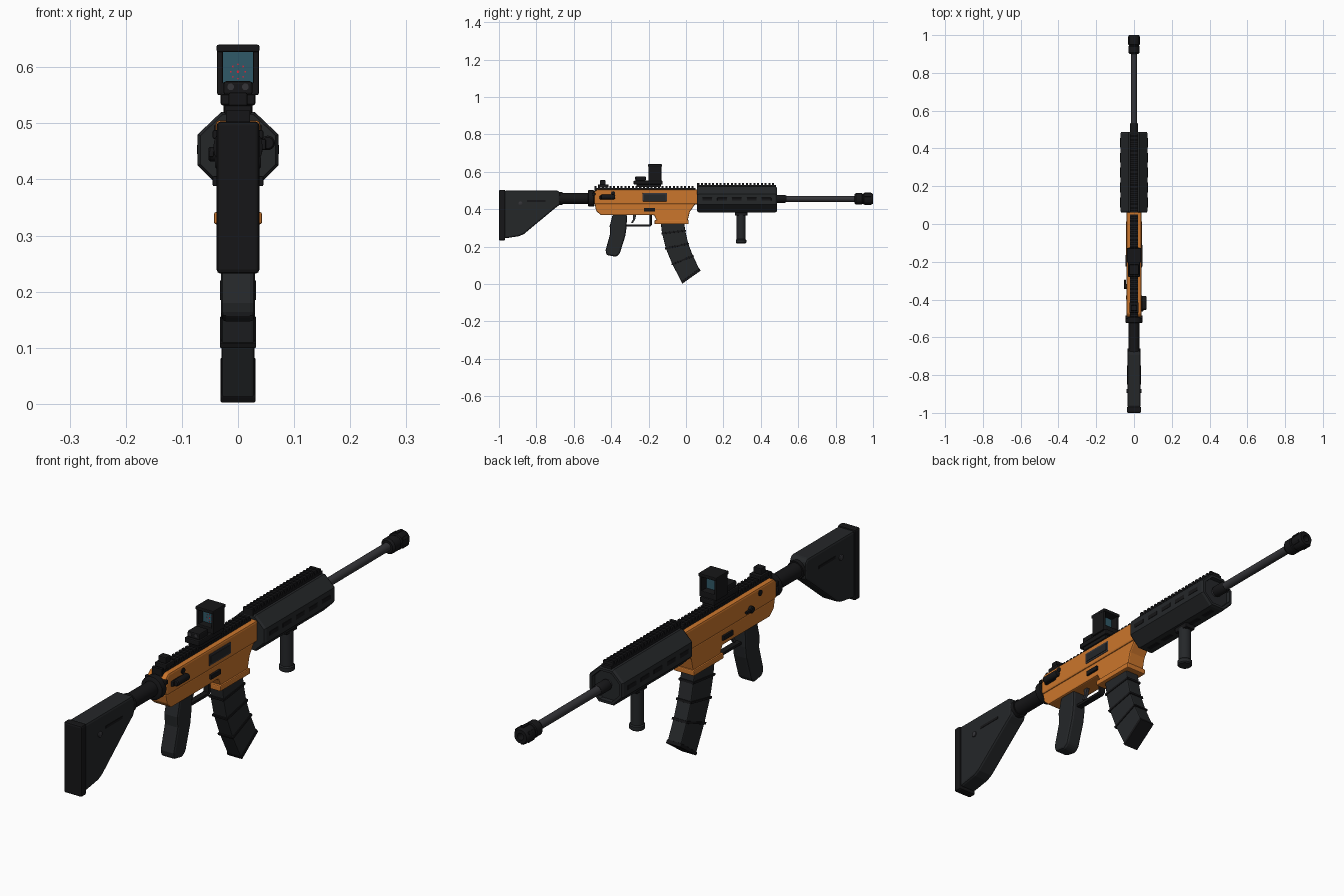
import bpy, bmesh, math
from mathutils import Vector, Matrix

if "Cube" in bpy.data.objects:
    bpy.data.objects.remove(bpy.data.objects["Cube"])

def material(name, r, g, b):
    m = bpy.data.materials.new(name)
    m.diffuse_color = (r, g, b, 1)
    m.use_nodes = True
    m.node_tree.nodes["Principled BSDF"].inputs["Base Color"].default_value = m.diffuse_color
    return m

DARK = material("dark_polymer", 0.018, 0.020, 0.022)
BLACK = material("black_metal", 0.008, 0.008, 0.009)
STEEL = material("steel", 0.035, 0.035, 0.040)
ORANGE = material("orange_paint", 0.60, 0.18, 0.025)
GLASS = material("lens_blue", 0.03, 0.10, 0.14)
RED = material("reticle_red", 0.7, 0.02, 0.04)

def finish(name, bm, mat, bevel=0, smooth=False):
    bmesh.ops.recalc_face_normals(bm, faces=bm.faces[:])
    me = bpy.data.meshes.new(name)
    bm.to_mesh(me)
    bm.free()
    ob = bpy.data.objects.new(name, me)
    bpy.context.collection.objects.link(ob)
    me.materials.append(mat)
    if bevel:
        mod = ob.modifiers.new("bevel", 'BEVEL')
        mod.width, mod.segments, mod.limit_method = bevel, 2, 'ANGLE'
    if smooth:
        bpy.ops.object.select_all(action='DESELECT')
        ob.select_set(True)
        bpy.context.view_layer.objects.active = ob
        bpy.ops.object.shade_smooth_by_angle(angle=math.radians(35))
    return ob

def box(name, x, y, z, mat=DARK, bevel=0.003):
    """Box from (min, max) ranges."""
    bm = bmesh.new()
    bmesh.ops.create_cube(bm, size=1)
    for v in bm.verts:
        v.co = [r[0] + (c + 0.5) * (r[1] - r[0]) for c, r in zip(v.co, (x, y, z))]
    return finish(name, bm, mat, bevel)

def profile(name, pts, x0, x1, mat=DARK, bevel=0.004):
    """Side outline (y, z) extruded across x."""
    bm = bmesh.new()
    f = bm.faces.new([bm.verts.new((x0, y, z)) for y, z in pts])
    ext = bmesh.ops.extrude_face_region(bm, geom=[f])
    for v in ext['geom']:
        if isinstance(v, bmesh.types.BMVert):
            v.co.x = x1
    return finish(name, bm, mat, bevel)

def lathe(name, origin, axis, stations, mat=DARK, n=24):
    """Round part: (distance along axis, radius) rings, closed at both ends."""
    bm = bmesh.new()
    rot = Vector((0, 0, 1)).rotation_difference(Vector(axis)).to_matrix()
    rings = []
    for d, r in stations:
        rings.append([bm.verts.new(Vector(origin) + rot @ Vector(
            (r * math.cos(2 * math.pi * i / n), r * math.sin(2 * math.pi * i / n), d)))
            for i in range(n)])
    for a, b in zip(rings, rings[1:]):
        for i in range(n):
            bm.faces.new((a[i], a[(i + 1) % n], b[(i + 1) % n], b[i]))
    bm.faces.new(rings[0])
    bm.faces.new(rings[-1])
    return finish(name, bm, mat, 0, True)

def rail(name, y0, y1, z0, z1, count):
    """Toothed accessory rail."""
    pitch = (y1 - y0) / count
    zm = z1 - 0.011
    pts = [(y0, z0)]
    for i in range(count):
        y = y0 + i * pitch
        pts += [(y, z1), (y + pitch * .55, z1), (y + pitch * .55, zm), (y + pitch, zm)]
    pts.append((y1, z0))
    return profile(name, pts, -0.021, 0.021, BLACK, 0)

Y, Z = (0, 1, 0), (0, 0, 1)

# Stock
box("butt_pad", (-.038, .038), (-1, -.967), (.232, .503), BLACK, .007)
profile("stock", [(-.97, .50), (-.685, .50), (-.673, .488), (-.673, .425), (-.70, .405),
                  (-.865, .268), (-.89, .256), (-.97, .243)], -.035, .035, DARK, .009)
for s, side in ((1, "right"), (-1, "left")):
    lathe(f"stock_screw_{side}", (s * .034, -.885, .43), (s, 0, 0),
          [(0, .011), (.005, .011), (.007, .008)], STEEL, 16)
    box(f"stock_slot_{side}", (s * .0355 - .001, s * .0355 + .001), (-.85, -.75), (.438, .448), BLACK, 0)
lathe("buffer_tube", (0, -.69, .457), Y, [(0, .029), (.2, .029)], BLACK)
lathe("tube_collar", (0, -.69, .457), Y, [(0, .034), (.03, .034)], BLACK)
lathe("castle_nut", (0, -.525, .457), Y, [(0, .038), (.004, .044), (.03, .044), (.035, .040)], BLACK)

# Receiver
profile("upper_receiver", [(-.493, .49), (-.475, .505), (.065, .505), (.065, .425),
                           (-.49, .425)], -.040, .040, ORANGE, .007)
profile("lower_receiver", [(-.488, .428), (-.48, .39), (-.455, .368), (-.17, .368), (-.155, .335),
                           (.008, .335), (.02, .385), (.05, .428)], -.037, .037, ORANGE, .005)
box("magwell_lip", (-.043, .043), (-.168, .014), (.32, .342), ORANGE, .004)
rail("receiver_rail", -.49, .05, .495, .523, 27)
box("ejection_port", (.035, .042), (-.232, -.102), (.442, .486), STEEL, .002)
box("bolt_cover", (.038, .044), (-.225, -.11), (.449, .478), DARK, .001)
for s, side in ((1, "right"), (-1, "left")):
    box(f"magazine_catch_{side}", (s * .04 - .005, s * .04 + .005), (-.225, -.165), (.388, .406), BLACK, .002)
    lathe(f"receiver_pin_{side}", (s * .035, -.39, .485), (s, 0, 0), [(0, .011), (.008, .011)], BLACK, 12)
box("selector_lever", (.036, .05), (-.462, -.405), (.452, .472), BLACK, .003)
lathe("charging_knob", (.053, -.455, .465), Y, [(0, .010), (.004, .013), (.07, .013), (.075, .010)], BLACK, 16)
lathe("left_selector", (-.035, -.33, .445), (-1, 0, 0), [(0, .013), (.015, .013), (.018, .01)], BLACK, 16)
box("left_selector_lever", (-.052, -.043), (-.345, -.295), (.44, .45), BLACK, .002)
box("charging_handle", (-.045, .045), (-.50, -.485), (.472, .488), BLACK, .003)

# Pistol grip, trigger and guard
profile("pistol_grip", [(-.392, .372), (-.315, .372), (-.318, .30), (-.325, .255), (-.355, .16),
                        (-.375, .145), (-.425, .155), (-.43, .18), (-.405, .27), (-.408, .31)],
        -.030, .030, DARK, .009)
profile("trigger_guard", [(-.325, .318), (-.325, .307), (-.19, .307), (-.183, .314), (-.183, .372),
                          (-.194, .372), (-.194, .318)], -.012, .012, BLACK, .002)
profile("trigger", [(-.285, .372), (-.265, .372), (-.272, .345), (-.285, .325), (-.295, .328),
                    (-.283, .345)], -.006, .006, STEEL, .001)

# Curved magazine with raised bands
back = [(-.137, .34), (-.128, .27), (-.108, .19), (-.073, .105), (-.02, .004)]
front = [(-.012, .34), (-.004, .285), (.012, .215), (.037, .15), (.075, .072)]
profile("magazine", back + front[::-1], -.029, .029, DARK, .005)
for i in (1, 2, 3):
    b, f = Vector(back[i]), Vector(front[i])
    out = (f - b).normalized() * .004
    up = Vector((-out.y, out.x)) * 1.1
    profile(f"magazine_band_{i}", [b - out - up, b - out + up, f + out + up, f + out - up],
            -.032, .032, BLACK, .001)
profile("magazine_floor", [(-.026, .012), (-.019, .002), (.078, .071), (.071, .083)], -.031, .031, BLACK, .002)

# Octagonal handguard with side slots
bm = bmesh.new()
section = [(.03, .52), (.072, .48), (.072, .425), (.03, .383)]
section += [(-x, z) for x, z in section[::-1]]
rings = [[bm.verts.new((x * k, y, .452 + (z - .452) * k)) for x, z in section]
         for y, k in ((.06, .93), (.068, 1), (.477, 1), (.486, .94), (.486, .8), (.47, .78))]
for a, b in zip(rings, rings[1:]):
    for i in range(8):
        bm.faces.new((a[i], a[(i + 1) % 8], b[(i + 1) % 8], b[i]))
bm.faces.new(rings[0])
bm.faces.new(rings[-1])
finish("handguard", bm, DARK)
for i in range(5):
    y = .088 + i * .079
    for s, side in ((1, "right"), (-1, "left")):
        box(f"vent_{side}_{i}", (s * .0715 - .002, s * .0715 + .002), (y, y + .052), (.445, .461), BLACK, .001)
    box(f"vent_bottom_{i}", (-.008, .008), (y, y + .052), (.381, .386), BLACK, .001)
rail("handguard_rail", .06, .48, .515, .541, 21)

# Barrel and muzzle
lathe("barrel", (0, .45, .455), Y, [(0, .016), (.47, .016)], STEEL)
lathe("barrel_collar", (0, .48, .455), Y, [(0, .021), (.05, .021), (.056, .017)], BLACK)
lathe("muzzle_device", (0, .9, .455), Y, [(0, .024), (.008, .030), (.04, .030), (.043, .027), (.048, .027),
      (.051, .031), (.092, .031), (.1, .026), (.1, .013), (.06, .013)], BLACK)
for i in range(6):
    a = i * math.pi / 3
    rib = box(f"muzzle_rib_{i}", (-.005, .005), (.955, .99), (.026, .034), BLACK, .001)
    rib.matrix_world = Matrix.Translation((0, 0, .455)) @ Matrix.Rotation(a, 4, 'Y')

# Vertical foregrip
box("foregrip_mount", (-.021, .021), (.262, .328), (.365, .39), BLACK, .003)
lathe("foregrip", (0, .295, .217), Z, [(0, .023), (.004, .028), (.018, .028), (.022, .024), (.155, .024)])

# Reflex sight
box("sight_clamp", (-.026, .026), (-.265, -.135), (.518, .538), BLACK)
box("sight_base", (-.031, .031), (-.28, -.125), (.532, .552), BLACK, .004)
box("sight_emitter", (-.026, .026), (-.27, -.215), (.55, .575), BLACK, .005)
for s, side in ((1, "right"), (-1, "left")):
    lathe(f"emitter_screw_{side}", (s * .013, -.268, .565), (0, -1, 0), [(0, .006), (.004, .006)], STEEL, 12)
    box(f"sight_wall_{side}", (s * .032 - .005, s * .032 + .005), (-.2, -.132), (.55, .636), BLACK)
box("sight_roof", (-.038, .038), (-.204, -.128), (.627, .64), BLACK, .003)
box("sight_sill", (-.032, .032), (-.2, -.132), (.548, .573), BLACK)
box("sight_lens", (-.029, .029), (-.172, -.162), (.57, .63), GLASS, 0)
lathe("reticle_dot", (0, -.171, .592), (0, -1, 0), [(0, .0025), (.002, .0025)], RED, 8)
for i in range(8):
    a = i * math.pi / 4
    lathe(f"reticle_ring_{i}", (.013 * math.cos(a), -.171, .592 + .013 * math.sin(a)), (0, -1, 0),
          [(0, .0016), (.002, .0016)], RED, 6)

# Folded rear sight
box("rear_sight_base", (-.024, .024), (-.47, -.415), (.515, .532), BLACK)
box("rear_sight", (-.017, .017), (-.46, -.43), (.53, .555), BLACK, .004)
